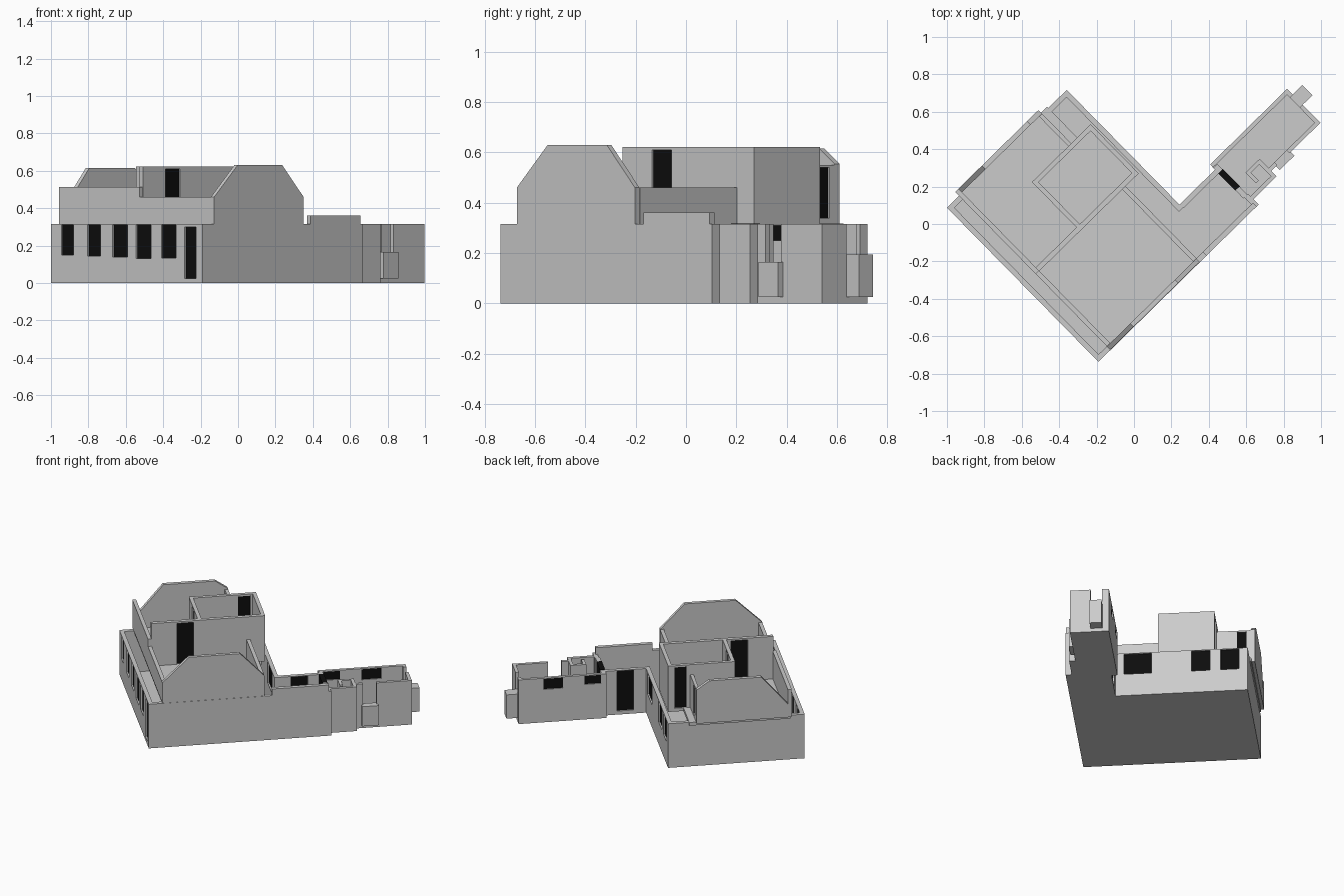
import bpy, bmesh, math
from mathutils import Matrix

if "Cube" in bpy.data.objects:
    bpy.data.objects.remove(bpy.data.objects["Cube"])

# Building axes u (along the front wall) and v (depth), turned about 44.5 degrees
FRAME = Matrix.Translation((-0.19, -0.737, 0)) @ Matrix.Rotation(math.radians(44.5), 4, 'Z')

black = bpy.data.materials.new("dark_panel")
black.diffuse_color = (0.004, 0.004, 0.004, 1)
black.use_nodes = True
black.node_tree.nodes["Principled BSDF"].inputs["Base Color"].default_value = black.diffuse_color


def finish(name, bm, mat=None):
    bmesh.ops.recalc_face_normals(bm, faces=bm.faces)
    me = bpy.data.meshes.new(name)
    bm.to_mesh(me)
    bm.free()
    ob = bpy.data.objects.new(name, me)
    ob.matrix_world = FRAME
    bpy.context.collection.objects.link(ob)
    if mat:
        me.materials.append(mat)
    return ob


def add_box(bm, u, v, z):
    m = Matrix.Translation([(a + b) / 2 for a, b in (u, v, z)])
    m = m @ Matrix.Diagonal([b - a for a, b in (u, v, z)] + [1])
    bmesh.ops.create_cube(bm, size=1, matrix=m)


def box(name, u, v, z, mat=None):
    bm = bmesh.new()
    add_box(bm, u, v, z)
    return finish(name, bm, mat)


def wall(name, u, v, z, openings=()):
    """Straight wall; each opening is (start, end, bottom, top, has_panel)."""
    along_u = (u[1] - u[0]) > (v[1] - v[0])
    span, thick = (u, v) if along_u else (v, u)
    place = (lambda s, t: (s, t)) if along_u else (lambda s, t: (t, s))
    bm = bmesh.new()
    pos = span[0]
    for a, b, lo, hi, panel in sorted(openings):
        add_box(bm, *place((pos, a), thick), z)
        if lo > z[0] + 0.001:
            add_box(bm, *place((a, b), thick), (z[0], lo))
        if hi < z[1] - 0.001:
            add_box(bm, *place((a, b), thick), (hi, z[1]))
        if panel:
            mid = sum(thick) / 2
            box(name + "_panel", *place((a, b), (mid - .004, mid + .004)), (lo, hi), black)
        pos = b
    add_box(bm, *place((pos, span[1]), thick), z)
    return finish(name, bm)


def gable(name, outline, v):
    bm = bmesh.new()
    f = bm.faces.new([bm.verts.new((a, v[0], z)) for a, z in outline])
    r = bmesh.ops.extrude_face_region(bm, geom=[f])
    verts = [e for e in r["geom"] if isinstance(e, bmesh.types.BMVert)]
    bmesh.ops.translate(bm, verts=verts, vec=(0, v[1] - v[0], 0))
    return finish(name, bm)


H = 0.315
T = 0.028

# Floors
box("main_floor", (0, .898), (0, 1.156), (0, .02))
box("link_floor", (.898, 1.2), (0, .296), (0, .02))
box("wing_floor", (1.165, 1.742), (.08, .334), (0, .02))
box("wing_side_floor", (1.2, 1.375), (.04, .08), (0, .02))
box("upper_floor", (.095, .76), (.02, 1.165), (.295, .318))
box("upper_room_floor", (.76, .86), (.57, .935), (.295, .318))

# Ground storey walls
wall("left_wall", (0, T), (0, 1.156), (0, H), [
    (.05, .136, .025, .30, True), (.20, .314, .135, .31, True),
    (.392, .506, .13, .31, True), (.571, .685, .14, .31, True),
    (.777, .877, .145, .31, True), (.984, 1.077, .15, .31, True)])
wall("front_wall", (T, 1.2), (0, T), (0, H))
wall("rear_wall", (T, .898), (1.156 - T, 1.156), (0, H))
wall("court_wall", (.898 - T, .898), (.27, 1.128), (0, H), [
    (.35, .53, .16, .31, True), (.79, .91, .16, .31, True), (.98, 1.10, .16, .31, True)])

# Link between house and wing
wall("link_parapet", (.81, 1.185), (0, T), (H, .362))
wall("link_back_wall", (.898, 1.165), (.296 - T, .296), (0, H), [(.98, 1.09, .025, .31, True)])
wall("link_end_wall", (1.172, 1.2), (T, .08), (0, H))
wall("wing_cross_wall", (1.165, 1.195), (.08, .31), (0, H))
box("wing_cross_door", (1.163, 1.197), (.14, .27), (.02, H + .002), black)

# Wing walls
wall("wing_side_wall", (1.2, 1.375), (.04, .062), (0, H))
wall("wing_step_wall", (1.353, 1.375), (.062, .17), (0, H))
wall("closet_wall", (1.27, 1.353), (.15, .17), (0, H))
wall("closet_side_wall", (1.27, 1.29), (.09, .15), (0, H))
wall("wing_front_wall", (1.375, 1.742), (.08, .102), (0, H), [(1.42, 1.51, .165, H, False)])
wall("wing_back_wall", (1.165, 1.742), (.312, .334), (0, H), [
    (1.2, 1.31, .25, .31, True), (1.45, 1.58, .235, .31, True)])
wall("wing_end_wall", (1.72, 1.742), (.102, .312), (0, H), [(.215, .29, .195, H, False)])
box("wing_front_bump", (1.41, 1.52), (.052, .09), (.025, .165))
box("wing_end_bump", (1.735, 1.815), (.215, .292), (.025, .195))

# Upper storey gables and knee walls
gable("front_gable", [(.09, H), (.09, .46), (.265, .63), (.6, .63), (.76, .46), (.76, H)], (.002, .027))
gable("rear_gable", [(.115, H), (.115, .41), (.29, .615), (.63, .615), (.715, .555), (.715, H)],
      (1.158, 1.185))
wall("left_knee_front", (.09, .115), (.027, .57), (H, .46))
wall("left_knee_rear", (.09, .115), (.57, 1.185), (H, .512))
wall("right_knee_front", (.737, .762), (.027, .57), (H, .46))
wall("right_knee_rear", (.693, .715), (.93, 1.158), (H, .55), [(1.07, 1.13, .34, .54, True)])

# Upper room
R = .622
wall("room_front_wall", (.112, .86), (.568, .595), (H, R), [(.28, .39, H, .61, True)])
wall("room_rear_wall", (.42, .86), (.91, .935), (H, R), [(.74, .82, H, .61, True)])
wall("room_left_wall", (.42, .445), (.595, .91), (H, R), [(.725, .81, H, .61, True)])
wall("room_right_wall", (.835, .86), (.595, .91), (H, R))
